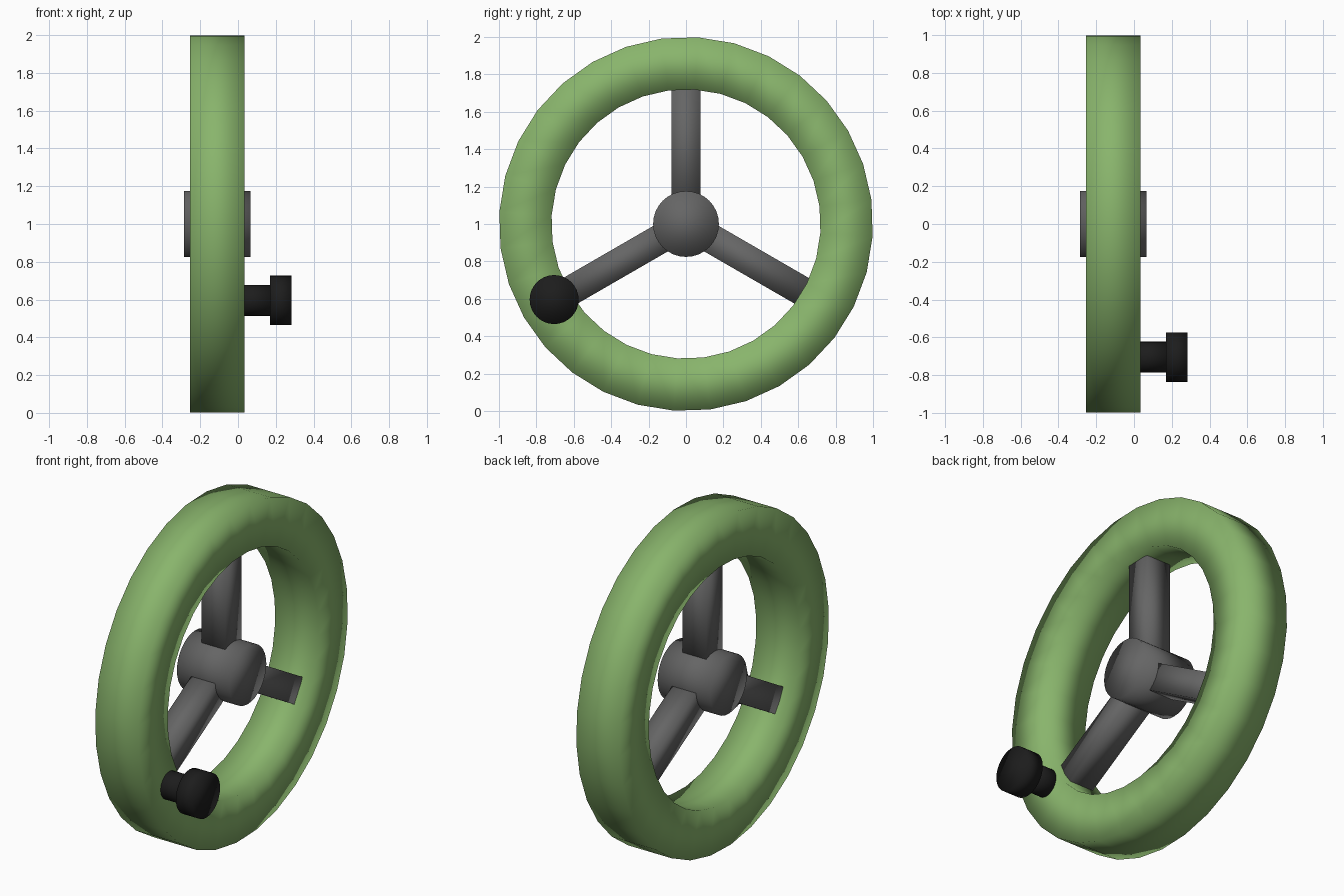
import bpy, bmesh
from math import pi, sin, cos, radians
from mathutils import Matrix, Vector

if "Cube" in bpy.data.objects:
    bpy.data.objects.remove(bpy.data.objects["Cube"])

CX, CZ = -0.11, 1.0   # wheel centre


def material(name, col):
    m = bpy.data.materials.new(name)
    m.diffuse_color = (*col, 1)
    m.use_nodes = True
    m.node_tree.nodes["Principled BSDF"].inputs["Base Color"].default_value = m.diffuse_color
    return m


GREEN = material("green_paint", (0.25, 0.46, 0.15))
BLACK = material("black_plastic", (0.012, 0.012, 0.012))
GREY = material("grey_metal", (0.13, 0.13, 0.13))


def finish(bm, name, mat):
    bmesh.ops.recalc_face_normals(bm, faces=bm.faces)
    me = bpy.data.meshes.new(name)
    bm.to_mesh(me)
    bm.free()
    for p in me.polygons:
        p.use_smooth = True
    me.materials.append(mat)
    ob = bpy.data.objects.new(name, me)
    bpy.context.collection.objects.link(ob)
    return ob


def add_disc(bm, radius, x0, x1, y, z, segs=32):
    """Capped cylinder along x."""
    mat = Matrix.Translation(((x0 + x1) / 2, y, z)) @ Matrix.Rotation(pi / 2, 4, 'Y')
    bmesh.ops.create_cone(bm, cap_ends=True, segments=segs, radius1=radius,
                          radius2=radius, depth=x1 - x0, matrix=mat)


# Rim: square section swept round 32 steps
bm = bmesh.new()
N = 32
section = [(0.72, -0.255), (1.0, -0.255), (1.0, 0.034), (0.72, 0.034)]
rings = []
for i in range(N):
    a = radians(3.75) + 2 * pi * i / N
    rings.append([bm.verts.new((x, r * sin(a), CZ + r * cos(a))) for r, x in section])
for i in range(N):
    a, b = rings[i], rings[(i + 1) % N]
    for j in range(4):
        k = (j + 1) % 4
        bm.faces.new((a[j], a[k], b[k], b[j]))
finish(bm, "rim", GREEN)

# Hub
bm = bmesh.new()
add_disc(bm, 0.176, -0.285, 0.066, 0, CZ)
finish(bm, "hub", GREY)

# Three square spokes
for i in range(3):
    bm = bmesh.new()
    mat = (Matrix.Translation((CX, 0, CZ)) @ Matrix.Rotation(i * 2 * pi / 3, 4, 'X')
           @ Matrix.Translation((0, 0, 0.41)) @ Matrix.Diagonal((0.16, 0.157, 0.78, 1)))
    bmesh.ops.create_cube(bm, size=1, matrix=mat)
    finish(bm, f"spoke_{i + 1}", GREY)

# Crank handle: stem and knob
for name, r, x0, x1 in (("handle_stem", 0.082, -0.02, 0.18), ("handle_knob", 0.131, 0.17, 0.282)):
    bm = bmesh.new()
    add_disc(bm, r, x0, x1, -0.705, 0.596)
    finish(bm, name, BLACK)
